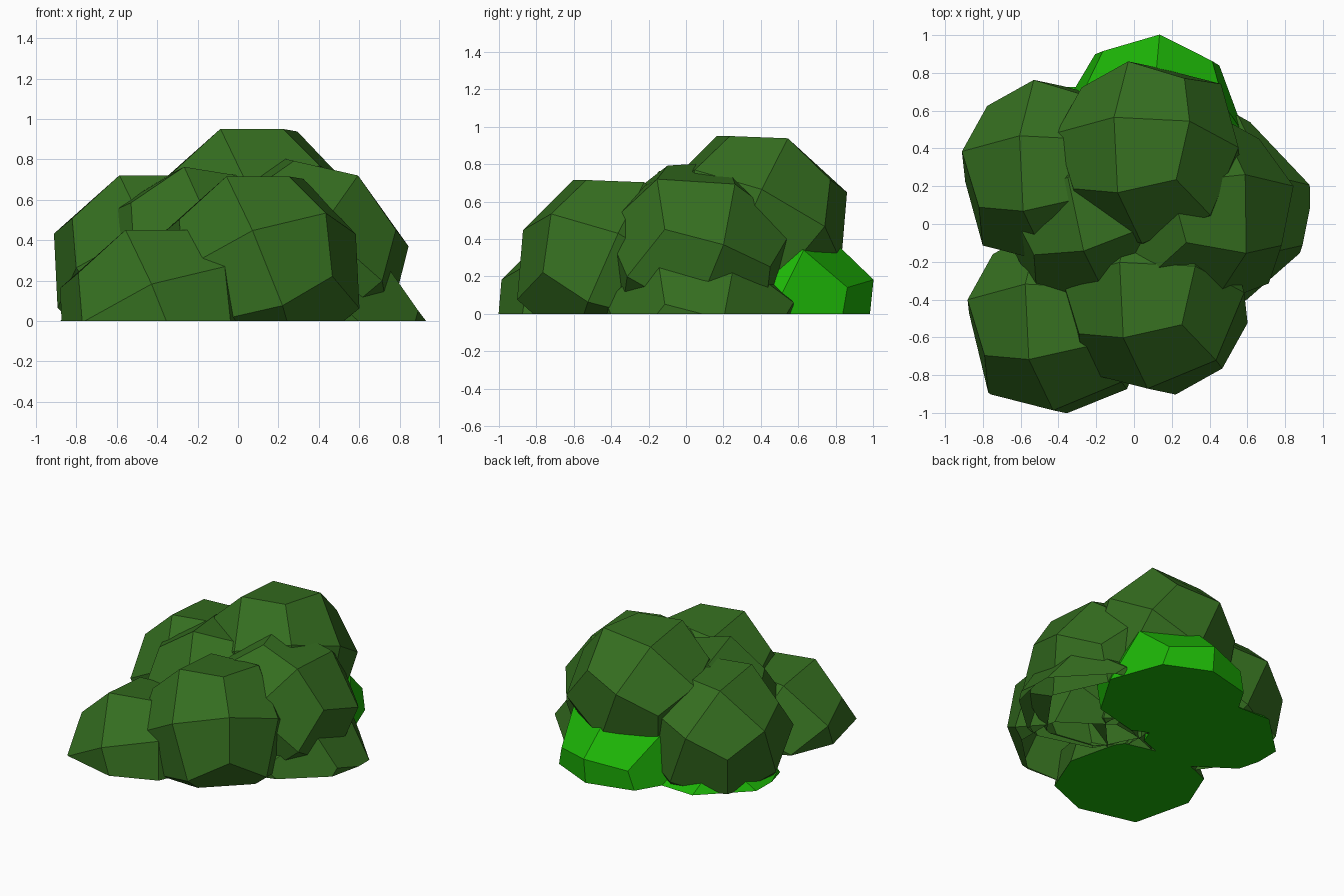
import bpy, bmesh
from mathutils import Vector

if "Cube" in bpy.data.objects:
    bpy.data.objects.remove(bpy.data.objects["Cube"])


def material(name, rgb):
    m = bpy.data.materials.new(name)
    m.diffuse_color = (*rgb, 1)
    m.use_nodes = True
    m.node_tree.nodes["Principled BSDF"].inputs["Base Color"].default_value = m.diffuse_color
    return m


LEAF = material("dark leaf green", (0.035, 0.155, 0.014))
FRESH = material("fresh bright green", (0.012, 0.46, 0.002))


def clump(name, centre, radius, face_dir, edge_dir, mats, cap=False):
    """Faceted 24-quad ball, turned to a given direction and cut off at the ground."""
    a = Vector(face_dir).normalized()
    b = Vector(edge_dir)
    b = (b - a * b.dot(a)).normalized()
    c = a.cross(b)
    bm = bmesh.new()
    bmesh.ops.create_cube(bm, size=2)
    bmesh.ops.subdivide_edges(bm, edges=bm.edges[:], cuts=1, use_grid_fill=True)
    # face centres, edge midpoints and corners get rounded radii
    scale = {1: 1.0, 2: 0.745, 3: 0.575}
    for v in bm.verts:
        n = sum(abs(k) > 0.5 for k in v.co)
        p = v.co * scale[n] * radius
        v.co = Vector(centre) + a * p.x + b * p.y + c * p.z
    bmesh.ops.recalc_face_normals(bm, faces=bm.faces[:])
    # flat base on the ground
    bmesh.ops.bisect_plane(bm, geom=bm.verts[:] + bm.edges[:] + bm.faces[:],
                           plane_co=(0, 0, 0), plane_no=(0, 0, 1), clear_inner=True)
    if cap:
        rim = [e for e in bm.edges if e.is_boundary]
        made = bmesh.ops.contextual_create(bm, geom=rim)["faces"]
        for f in made:
            f.normal_update()
            if f.normal.z > 0:
                f.normal_flip()
            f.material_index = len(mats) - 1
    me = bpy.data.meshes.new(name)
    bm.to_mesh(me)
    bm.free()
    for m in mats:
        me.materials.append(m)
    ob = bpy.data.objects.new(name, me)
    bpy.context.collection.objects.link(ob)
    return ob


# Clumps sharing the first orientation
F1, E1 = (-0.187, 0.203, 0.432), (0.208, 0.18, 0.453)
for name, centre in (
    ("top_clump", (0.08, 0.363, 0.48)),
    ("left_clump", (-0.42, 0.265, 0.25)),
    ("front_right_clump", (0.11, -0.405, 0.245)),
):
    clump(name, centre, 0.51, F1, E1, [LEAF])

# Clump in the middle, tipped sideways
clump("middle_clump", (-0.2, 0.06, 0.27), 0.51, (-0.16, 0.2, 0.48), (0.26, 0.2, 0.36), [LEAF])

# Low front clump with a bright underside
clump("front_left_clump", (-0.39, -0.52, -0.02), 0.51, F1, E1, [LEAF, FRESH], cap=True)

# Bright new growth low at the back, and under the left side
clump("back_bright_clump", (0.09, 0.505, 0.0), 0.505, (0.99, -0.09, 0), (0.04, 0.42, 0.906),
      [FRESH], cap=True)
clump("left_bright_clump", (-0.44, 0.3, -0.225), 0.51, F1, E1, [FRESH], cap=True)

# Right-hand clumps share a second orientation
F2, E2 = (0.29, 0.21, 0.42), (0.27, -0.24, 0.41)
clump("right_clump", (0.31, 0.06, 0.29), 0.53, F2, E2, [LEAF])
clump("low_right_clump", (0.42, 0.06, -0.11), 0.53, F2, E2, [LEAF])
